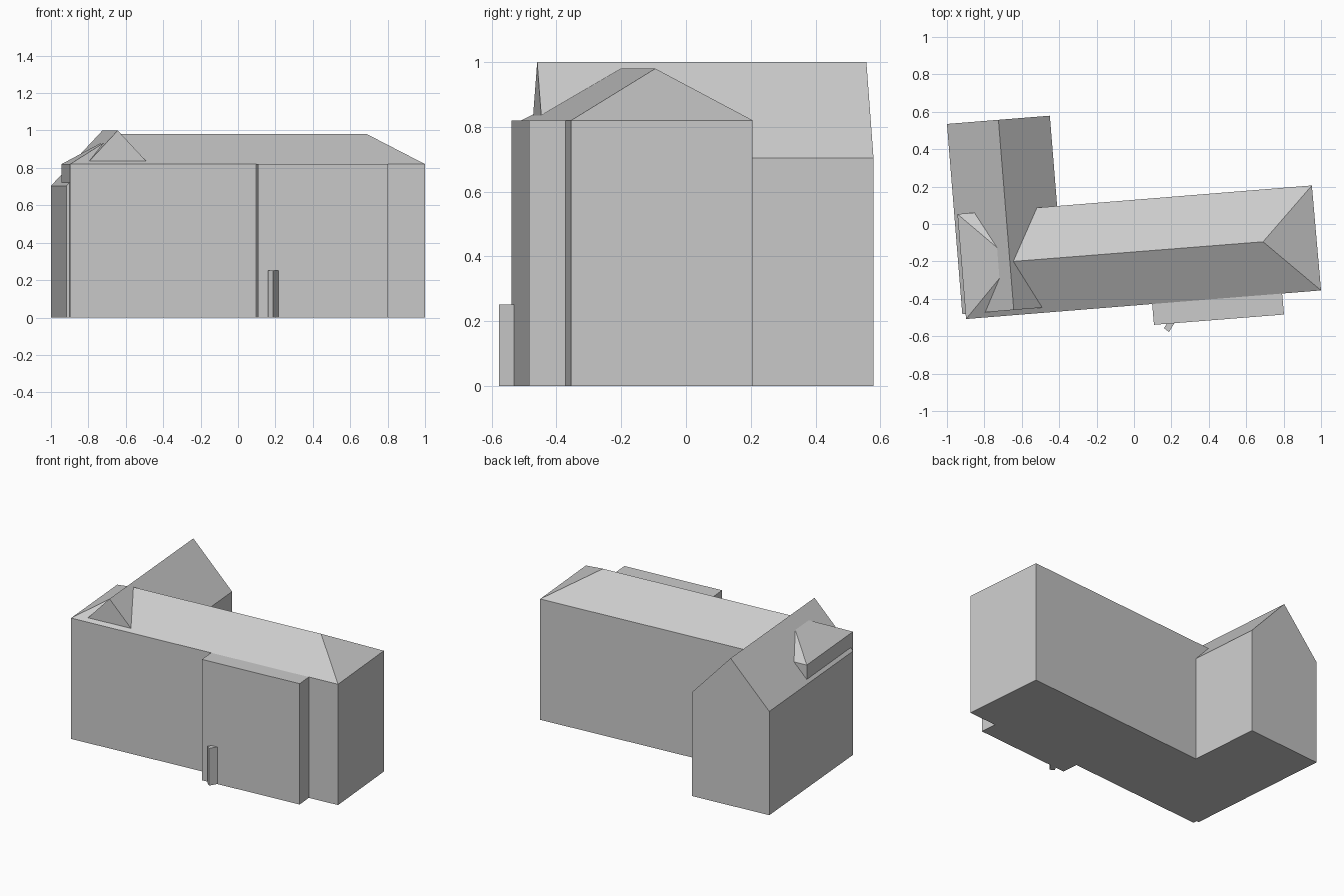
import bpy
import bmesh

cube = bpy.data.objects.get("Cube")
if cube:
    bpy.data.objects.remove(cube, do_unlink=True)

# Single plain grey for the whole building
GREY = (0.6, 0.6, 0.6, 1.0)
grey = bpy.data.materials.new("plain grey")
grey.use_nodes = True
grey.diffuse_color = GREY
grey.node_tree.nodes["Principled BSDF"].inputs["Base Color"].default_value = GREY


def block(name, corners, height, ridge=None, ridge_height=0):
    """Extrude a four-cornered footprint; a ridge (left end, right end) adds a
    pitched roof. Corners run front left, front right, back right, back left."""
    bm = bmesh.new()
    low = [bm.verts.new((x, y, 0)) for x, y in corners]
    top = [bm.verts.new((x, y, height)) for x, y in corners]
    bm.faces.new(low[::-1])
    for i in range(4):
        j = (i + 1) % 4
        bm.faces.new((low[i], low[j], top[j], top[i]))
    if ridge:
        a, b = [bm.verts.new((x, y, ridge_height)) for x, y in ridge]
        bm.faces.new((top[0], top[1], b, a))
        bm.faces.new((top[1], top[2], b))
        bm.faces.new((top[2], top[3], a, b))
        bm.faces.new((top[3], top[0], a))
    else:
        bm.faces.new(top)
    bmesh.ops.recalc_face_normals(bm, faces=bm.faces)
    mesh = bpy.data.meshes.new(name)
    bm.to_mesh(mesh)
    bm.free()
    mesh.materials.append(grey)
    obj = bpy.data.objects.new(name, mesh)
    bpy.context.collection.objects.link(obj)
    return obj


def midpoint(p, q):
    return ((p[0] + q[0]) / 2, (p[1] + q[1]) / 2)


# Long main house with a hipped roof
block("main_house",
      [(-0.898, -0.508), (1.0, -0.355), (0.951, 0.206), (-0.944, 0.053)],
      0.82, [(-0.645, -0.2), (0.69, -0.095)], 0.98)

# Gabled wing, crossing the main house; its ridge joins the two end walls
fl, fr, br, bl = (-0.918, -0.482), (-0.368, -0.437), (-0.45, 0.579), (-1.0, 0.535)
block("gabled_wing", [fr, br, bl, fl], 0.704,
      [midpoint(fl, fr), midpoint(bl, br)], 1.0)

# Flat-topped bay along the front, tucked into the main wall
block("front_bay",
      [(0.107, -0.539), (0.802, -0.484), (0.791, -0.36), (0.096, -0.416)], 0.82)

# Small angled post by the bay
block("entrance_post",
      [(0.16, -0.556), (0.187, -0.578), (0.222, -0.52), (0.185, -0.52)], 0.252)
